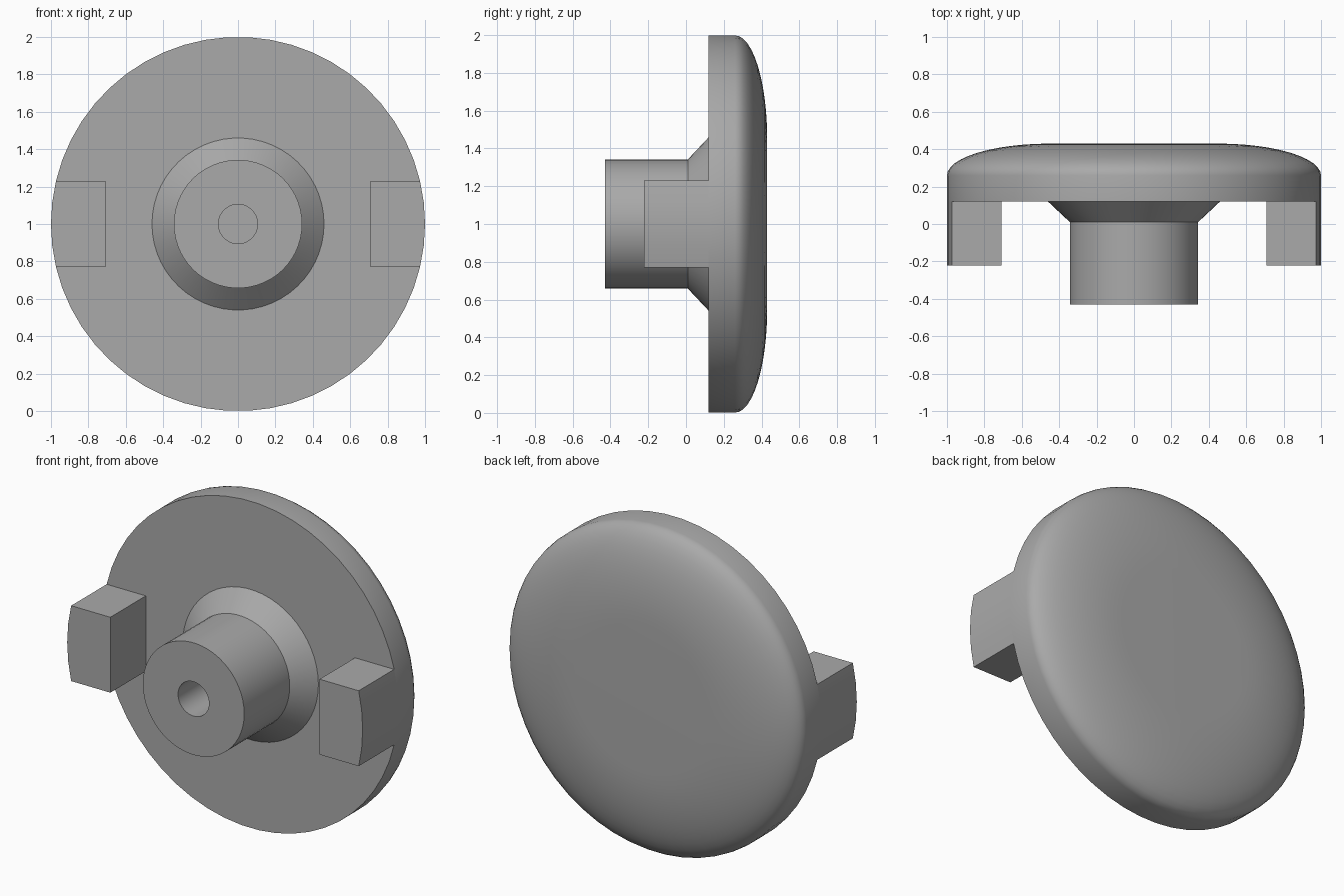
import bpy, bmesh, math

if "Cube" in bpy.data.objects:
    bpy.data.objects.remove(bpy.data.objects["Cube"])

SEG = 54
ZC = 1.0          # height of the turning axis

grey = bpy.data.materials.new("mid_grey")
grey.diffuse_color = (0.4, 0.4, 0.4, 1)
grey.use_nodes = True
grey.node_tree.nodes["Principled BSDF"].inputs["Base Color"].default_value = grey.diffuse_color


def make_object(name, bm, smooth=True):
    bmesh.ops.recalc_face_normals(bm, faces=bm.faces)
    mesh = bpy.data.meshes.new(name)
    bm.to_mesh(mesh)
    bm.free()
    mesh.materials.append(grey)
    ob = bpy.data.objects.new(name, mesh)
    bpy.context.collection.objects.link(ob)
    bpy.ops.object.select_all(action='DESELECT')
    ob.select_set(True)
    bpy.context.view_layer.objects.active = ob
    if smooth:
        bpy.ops.object.shade_smooth_by_angle(angle=math.radians(30))
    return ob


def lathe(name, profile):
    """Turn (radius, y) points around the front-to-back axis."""
    bm = bmesh.new()
    rings = []
    for r, y in profile:
        if r == 0:
            rings.append([bm.verts.new((0, y, ZC))] * SEG)
        else:
            rings.append([bm.verts.new((r * math.cos(2 * math.pi * i / SEG), y,
                                        ZC + r * math.sin(2 * math.pi * i / SEG)))
                          for i in range(SEG)])
    for a, b in zip(rings, rings[1:]):
        for i in range(SEG):
            j = (i + 1) % SEG
            quad = list(dict.fromkeys((a[i], a[j], b[j], b[i])))
            bm.faces.new(quad)
    return make_object(name, bm)


# Body: blind hole, hub, flared collar, flat front, rim and domed back
profile = [(0, 0.12), (0.105, 0.12), (0.105, -0.43), (0.343, -0.43),
           (0.343, 0.01), (0.46, 0.12), (1.0, 0.12)]
for k in range(13):
    t = math.pi / 2 * k / 12
    profile.append((0.45 + 0.55 * math.cos(t), 0.26 + 0.17 * math.sin(t)))
profile.append((0, 0.43))
lathe("disc_and_hub", profile)


# Side tabs: flat inside, outer face follows the rim
def tab(name, side):
    bm = bmesh.new()
    step = 2 * math.pi / SEG
    outline = [(math.cos(i * step), math.sin(i * step)) for i in range(-2, 3)]
    h = outline[-1][1]
    outline += [(0.708, h), (0.708, -h)]
    base = bm.faces.new([bm.verts.new((side * x, 0.12, ZC + z)) for x, z in outline])
    ext = bmesh.ops.extrude_face_region(bm, geom=[base])
    verts = [v for v in ext["geom"] if isinstance(v, bmesh.types.BMVert)]
    bmesh.ops.translate(bm, verts=verts, vec=(0, -0.343, 0))
    make_object(name, bm)


tab("right_tab", 1)
tab("left_tab", -1)
